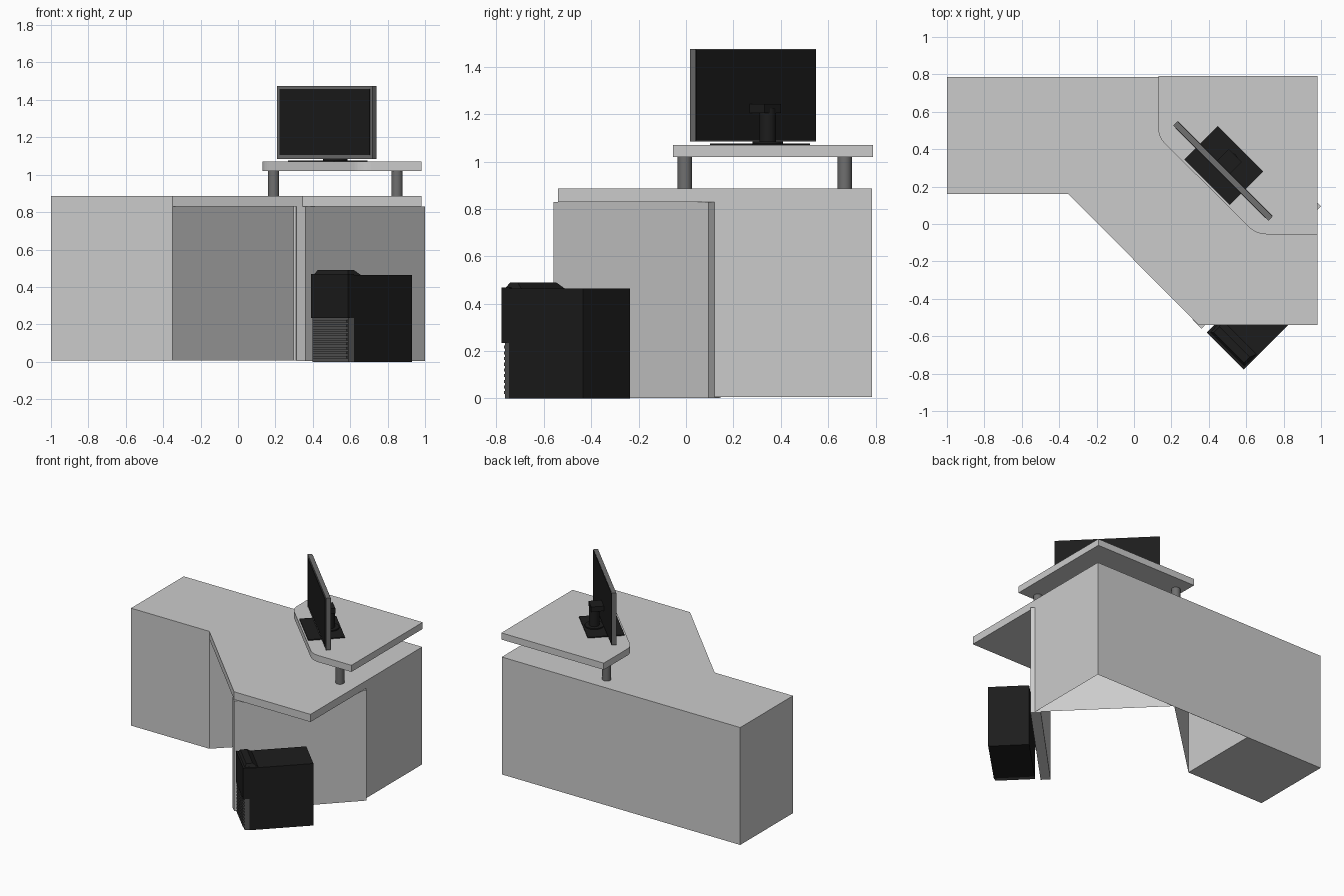
import bpy, bmesh, math

if "Cube" in bpy.data.objects:
    bpy.data.objects.remove(bpy.data.objects["Cube"])

def material(name, v):
    m = bpy.data.materials.new(name)
    m.diffuse_color = (v, v, v, 1)
    m.use_nodes = True
    m.node_tree.nodes["Principled BSDF"].inputs["Base Color"].default_value = m.diffuse_color
    return m

BLACK, DARK, GREY = material("black", 0.012), material("dark", 0.09), material("metal", 0.16)

def prism(name, pts, z0, z1, mat=None, bottom=True, top=True, top_pts=None):
    """Extrude an outline; top_pts gives a tapered top, open ends make shells."""
    bm = bmesh.new()
    lo = [bm.verts.new((x, y, z0)) for x, y in pts]
    hi = [bm.verts.new((x, y, z1)) for x, y in (top_pts or pts)]
    n = len(pts)
    for i in range(n):
        j = (i + 1) % n
        bm.faces.new((lo[i], lo[j], hi[j], hi[i]))
    if bottom:
        bm.faces.new(lo[::-1])
    if top:
        bm.faces.new(hi)
    bmesh.ops.recalc_face_normals(bm, faces=bm.faces)
    me = bpy.data.meshes.new(name)
    bm.to_mesh(me)
    bm.free()
    ob = bpy.data.objects.new(name, me)
    bpy.context.collection.objects.link(ob)
    if mat:
        me.materials.append(mat)
    return ob

def cylinder(name, x, y, r, z0, z1, mat):
    bpy.ops.mesh.primitive_cylinder_add(vertices=32, radius=r, depth=z1 - z0,
                                        location=(x, y, (z0 + z1) / 2))
    ob = bpy.context.object
    ob.name = name
    ob.data.materials.append(mat)
    bpy.ops.object.shade_smooth_by_angle()

S = math.sqrt(0.5)

def diag(cx, cy, pts):
    """Map (u, v) to world: u runs front right, v runs back right."""
    return [(cx + (u + v) * S, cy + (v - u) * S) for u, v in pts]

def rect(u0, u1, v0, v1):
    return [(u0, v0), (u1, v0), (u1, v1), (u0, v1)]

def rounded(a, corner, b, steps=6):
    out = []
    for i in range(steps + 1):
        t = i / steps
        out.append(tuple((1 - t) ** 2 * p + 2 * t * (1 - t) * q + t * t * r
                         for p, q, r in zip(a, corner, b)))
    return out

# Desk top and the storage bodies under it (corner bodies are open below)
prism("desk_top", [(-1, .785), (-1, .16), (-.35, .16), (.345, -.54), (.98, -.54), (.98, .785)], .83, .887)
prism("left_cabinet", rect(-1, -.35, .16, .785), .006, .83)
prism("left_kneehole_wall", [(-.35, .16), (.3, .785), (-.35, .785)], .006, .83, bottom=False, top=False)
prism("corner_body", [(.98, .12), (.98, .785), (.31, .785)], .006, .83, bottom=False, top=False)
prism("back_panel", rect(-.35, .31, .783, .785), .006, .83)
prism("right_panel", [(.36, -.56), (1, .095), (.95, .145), (.312, -.512)], .003, .829)

# Raised shelf with two rounded corners, on two posts
shelf = [(.98, .79), (.13, .79)]
shelf += rounded((.13, .51), (.13, .465), (.165, .43))
shelf += rounded((.61, -.012), (.65, -.055), (.71, -.055))
shelf += [(.98, -.055)]
prism("shelf", shelf, 1.02, 1.07)
for side, x, y in (("left", .19, .67), ("right", .85, -.005)):
    cylinder("shelf_post_" + side, x, y, .03, .885, 1.022, GREY)

# Monitor, turned 45 degrees
C = (.475, .283)
prism("monitor_frame", diag(*C, rect(-.36, .36, -.015, .015)), 1.085, 1.475, GREY)
prism("monitor_back", diag(*C, rect(-.357, .357, .012, .018)), 1.088, 1.472, BLACK)
prism("monitor_screen", diag(*C, rect(-.34, .34, -.018, -.012)), 1.105, 1.457, BLACK)
B = (.48, .313)
prism("monitor_base", diag(*B, rect(-.172, .172, -.127, .127)), 1.068, 1.077, BLACK)
N = (.52, .345)
cylinder("monitor_base_disc", *N, .065, 1.075, 1.085, BLACK)
cylinder("monitor_neck", *N, .035, 1.08, 1.225, BLACK)
prism("monitor_mount", diag(*N, rect(-.05, .05, -.09, .03)), 1.205, 1.242, BLACK)

# Computer tower: body, front bezel, top hump and lower grille
P = (.39, -.58)
prism("tower_body", diag(*P, rect(0, .28, .045, .485)), 0, .465, BLACK)
prism("tower_bezel", diag(*P, rect(0, .28, 0, .047)), .235, .468, BLACK)
prism("tower_hump", diag(*P, rect(.01, .27, .012, .105)), .465, .49, BLACK,
      top_pts=diag(*P, rect(.025, .255, .025, .07)))
prism("tower_grille_back", diag(*P, [(0, .012), (.272, .012), (.28, .046), (0, .046)]), 0, .236, DARK)
for i in range(9):
    z = .018 + i * .024
    prism(f"tower_grille_slat_{i + 1}", diag(*P, rect(.008, .268, .002, .014)), z, z + .013, DARK)
